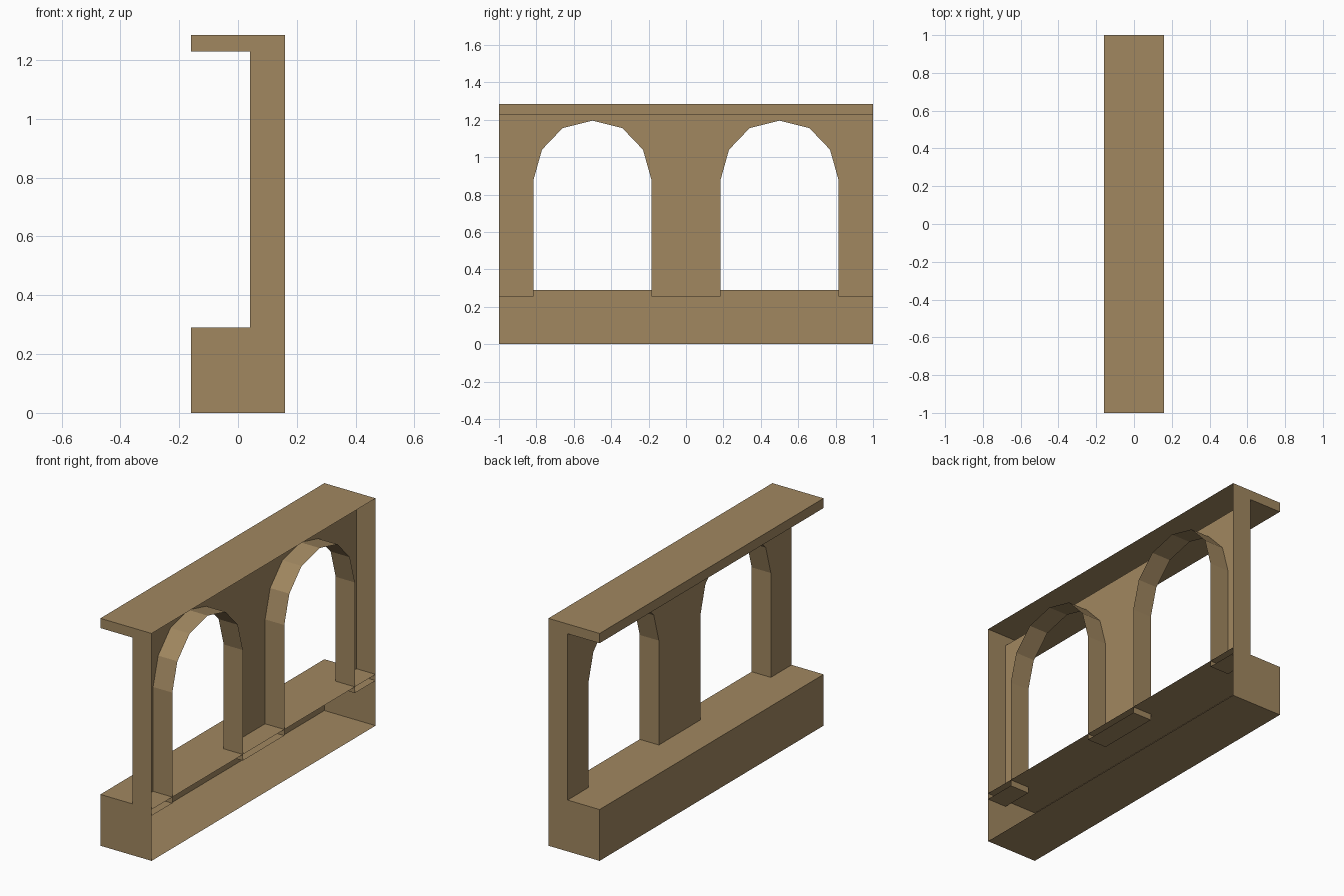
import bpy

if "Cube" in bpy.data.objects:
    bpy.data.objects.remove(bpy.data.objects["Cube"])

X0, XW, X1 = -0.16, 0.04, 0.16      # outer ledge, wall plane, open side
SILL, PIER, EAVE, TOP = 0.29, 0.255, 1.23, 1.285

stone = bpy.data.materials.new("tan stone")
stone.diffuse_color = (0.355, 0.243, 0.117, 1)
stone.use_nodes = True
stone.node_tree.nodes["Principled BSDF"].inputs["Base Color"].default_value = stone.diffuse_color


def make(name, verts, faces):
    mesh = bpy.data.meshes.new(name)
    mesh.from_pydata(verts, [], faces)
    mesh.materials.append(stone)
    obj = bpy.data.objects.new(name, mesh)
    bpy.context.collection.objects.link(obj)
    return obj


def strip(name, profile):
    """Sweep an open (x, z) profile along y; the +x side stays open."""
    n = len(profile)
    verts = [(x, y, z) for y in (-1, 1) for x, z in profile]
    make(name, verts, [(i, i + n, i + n + 1, i + 1) for i in range(n - 1)])


# Hollow cornice and hollow base, both open towards +x
strip("cornice", [(X1, TOP), (X0, TOP), (X0, EAVE), (XW, EAVE)])
strip("base", [(X1, SILL), (X0, SILL), (X0, 0), (X1, 0)])

# End panels with the full C-shaped section
section = [(X1, TOP), (X0, TOP), (X0, EAVE), (XW, EAVE),
           (XW, SILL), (X0, SILL), (X0, 0), (X1, 0)]
n = len(section)
make("end_panels", [(x, y, z) for y in (-1, 1) for x, z in section],
     [tuple(range(n)), tuple(reversed(range(n, 2 * n)))])

# Arcade wall: one outline with two round arches cut up into it
half_arch = [(-0.315, PIER), (-0.315, 0.88), (-0.27, 1.04), (-0.16, 1.155)]
arch = half_arch + [(0, 1.195)] + [(-y, z) for y, z in reversed(half_arch)]
outline = [(-1, PIER)]
for centre in (-0.5, 0.5):
    outline += [(centre + y, z) for y, z in arch]
outline += [(1, PIER), (1, EAVE), (-1, EAVE)]

n = len(outline)
verts = [(x, y, z) for x in (XW, X1) for y, z in outline]
faces = [tuple(reversed(range(n)))]
# Arch reveals and pier undersides, following the lower outline
faces += [(i, i + 1, i + 1 + n, i + n) for i in range(n - 3)]
make("arcade_wall", verts[:2 * n - 2], faces)
